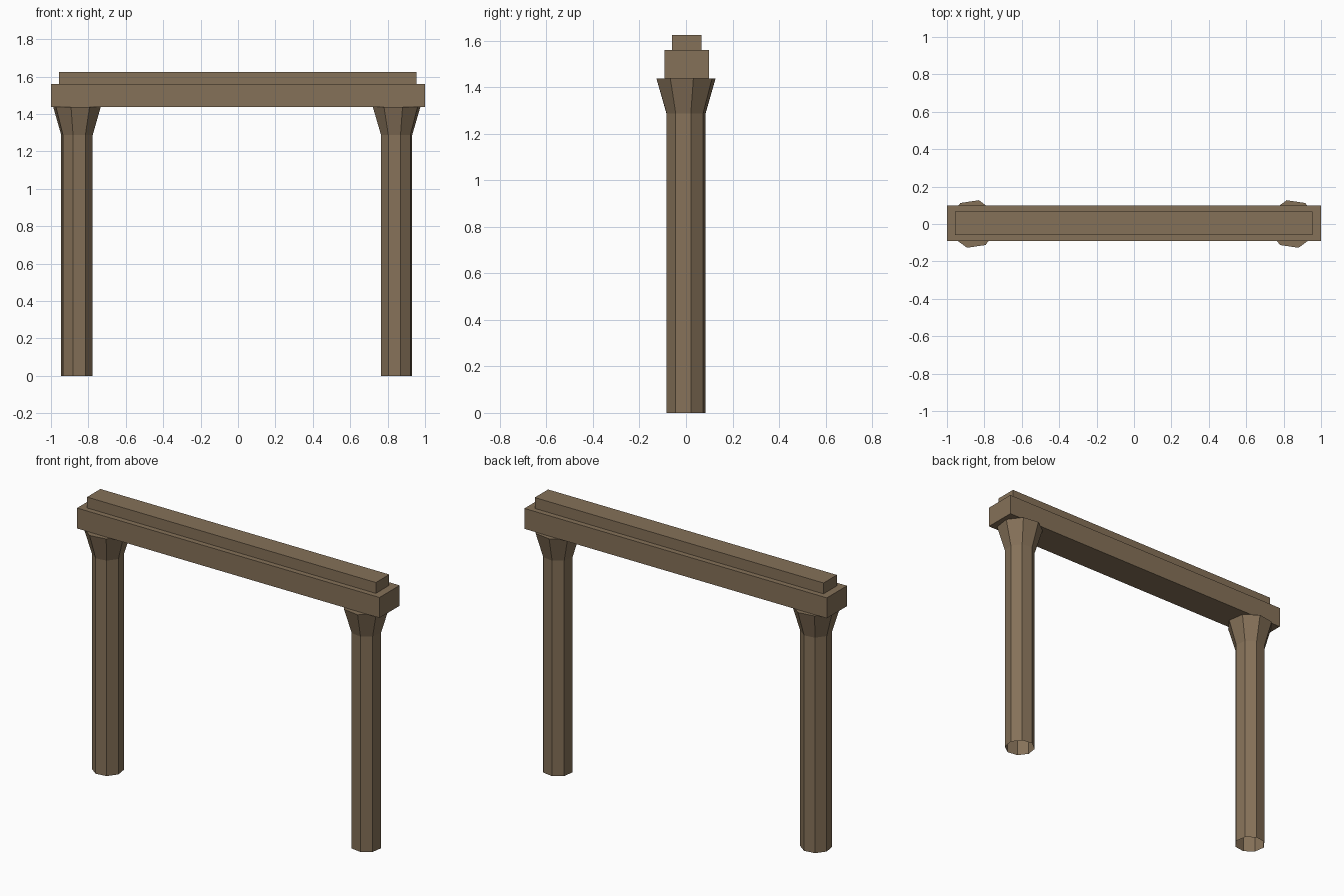
import bpy, bmesh, math

if "Cube" in bpy.data.objects:
    bpy.data.objects.remove(bpy.data.objects["Cube"])

wood = bpy.data.materials.new("brown_stone")
wood.diffuse_color = (0.235, 0.165, 0.098, 1)
wood.use_nodes = True
wood.node_tree.nodes["Principled BSDF"].inputs["Base Color"].default_value = wood.diffuse_color


def finish(name, bm):
    mesh = bpy.data.meshes.new(name)
    bmesh.ops.recalc_face_normals(bm, faces=bm.faces)
    bm.to_mesh(mesh)
    bm.free()
    mesh.materials.append(wood)
    ob = bpy.data.objects.new(name, mesh)
    bpy.context.collection.objects.link(ob)


def box(name, x, y, z):
    """Box from (min, max) ranges."""
    bm = bmesh.new()
    bmesh.ops.create_cube(bm, size=1)
    for v in bm.verts:
        v.co = [r[0] if c < 0 else r[1] for c, r in zip(v.co, (x, y, z))]
    finish(name, bm)


def column(name, cx, turn, r):
    """Eight-sided post flaring into a capital, open at the foot."""
    bm = bmesh.new()
    rings = []
    for z, rad in ((0, r), (1.288, r), (1.438, 0.131)):
        rings.append([bm.verts.new((cx + rad * math.cos(turn + i * math.pi / 4),
                                    rad * math.sin(turn + i * math.pi / 4), z))
                      for i in range(8)])
    for a, b in zip(rings, rings[1:]):
        for i in range(8):
            j = (i + 1) % 8
            bm.faces.new((a[i], a[j], b[j], b[i]))
    bm.faces.new(rings[-1])
    finish(name, bm)


# posts with mirrored twist
column("left_post", -0.861, math.radians(-14), 0.087)
column("right_post", 0.848, math.radians(14), 0.086)

# lintel and the narrower slab on top
box("lintel", (-1, 1), (-0.092, 0.098), (1.438, 1.56))
box("top_slab", (-0.956, 0.954), (-0.06, 0.066), (1.56, 1.625))
